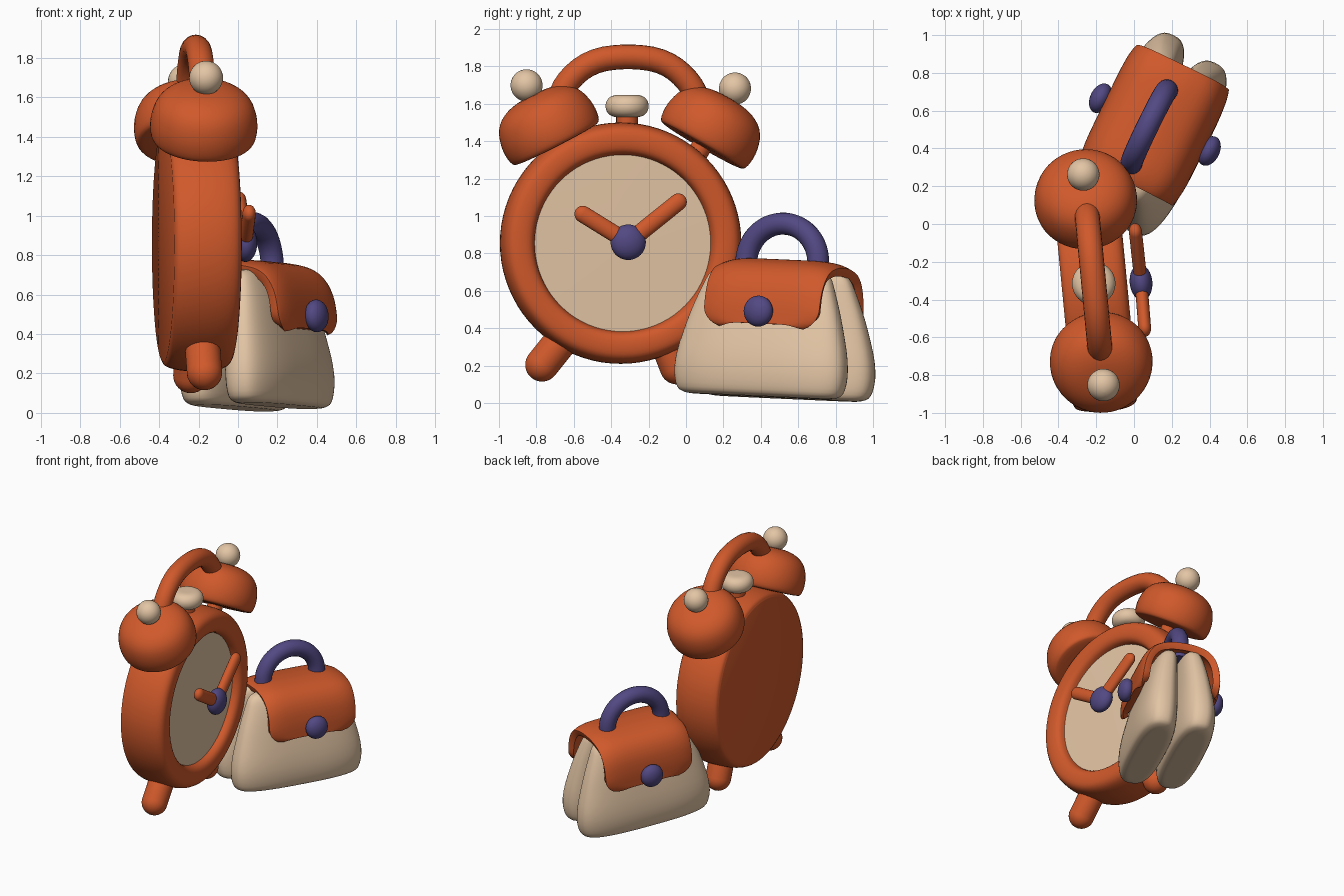
import bpy, bmesh, math
from mathutils import Vector, Matrix, Euler

if "Cube" in bpy.data.objects:
    bpy.data.objects.remove(bpy.data.objects["Cube"])


def material(name, rgb):
    m = bpy.data.materials.new(name)
    m.diffuse_color = (*rgb, 1)
    m.use_nodes = True
    m.node_tree.nodes["Principled BSDF"].inputs["Base Color"].default_value = m.diffuse_color
    return m


ORANGE = material("burnt_orange", (0.63, 0.10, 0.024))
CREAM = material("cream", (0.77, 0.56, 0.375))
PURPLE = material("purple", (0.085, 0.065, 0.225))


def finish(name, bm, mat, matrix=None):
    bmesh.ops.remove_doubles(bm, verts=bm.verts, dist=1e-5)
    bmesh.ops.recalc_face_normals(bm, faces=bm.faces)
    me = bpy.data.meshes.new(name)
    bm.to_mesh(me)
    bm.free()
    me.materials.append(mat)
    ob = bpy.data.objects.new(name, me)
    bpy.context.collection.objects.link(ob)
    if matrix:
        ob.matrix_world = matrix
    return ob


def soften(pts, times=2):
    # corner cutting that keeps the end points
    for _ in range(times):
        out = [pts[0]]
        for a, b in zip(pts, pts[1:]):
            out += [tuple(p * .75 + q * .25 for p, q in zip(a, b)),
                    tuple(p * .25 + q * .75 for p, q in zip(a, b))]
        pts = out + [pts[-1]]
    return pts


def skin(rings):
    bm = bmesh.new()
    loops = [[bm.verts.new(p) for p in r] for r in rings]
    n = len(loops[0])
    for a, b in zip(loops, loops[1:]):
        for i in range(n):
            j = (i + 1) % n
            bm.faces.new((a[i], a[j], b[j], b[i]))
    bm.faces.new(loops[0])
    bm.faces.new(loops[-1])
    return bm


def lathe(name, profile, origin, axis, mat, flat=None, matrix=None, segs=48):
    """Turn (radius, height) points about an axis; flat = (direction, factor)."""
    origin = Vector(origin)
    q = Vector(axis).to_track_quat('Z', 'Y')
    rings = []
    for r, h in profile:
        r = max(r, 0.002)
        ring = []
        for i in range(segs):
            a = math.tau * i / segs
            v = q @ Vector((r * math.cos(a), r * math.sin(a), h))
            if flat:
                v -= flat[0] * ((1 - flat[1]) * v.dot(flat[0]))
            ring.append(origin + v)
        rings.append(ring)
    return finish(name, skin(rings), mat, matrix)


def ball(name, c, axis, r, depth, mat, matrix=None):
    prof = [(r * math.sin(math.pi * i / 16), -depth * math.cos(math.pi * i / 16)) for i in range(17)]
    return lathe(name, prof, c, axis, mat, matrix=matrix, segs=32)


def capsule(name, a, b, r, mat, flat=None):
    d = b - a
    arc = [(r * math.sin(math.pi * i / 16), r * math.cos(math.pi * i / 16)) for i in range(9)]
    prof = [(x, -y) for x, y in arc] + [(x, d.length + y) for x, y in reversed(arc)]
    return lathe(name, prof, a, d, mat, flat, segs=24)


def tube(name, pts, r, mat, matrix=None):
    pts = [Vector(p) for p in soften(pts)]
    side = (pts[-1] - pts[0]).cross(pts[len(pts) // 2] - pts[0]).normalized()
    rings = []
    for i, p in enumerate(pts):
        t = (pts[min(i + 1, len(pts) - 1)] - pts[max(i - 1, 0)]).normalized()
        u = side.cross(t)
        rings.append([p + r * (math.cos(k * math.tau / 20) * u + math.sin(k * math.tau / 20) * side)
                      for k in range(20)])
    return finish(name, skin(rings), mat, matrix)


# ---------- alarm clock, facing +x with a slight turn ----------
N = Vector((0.995, 0.096, 0))


def P(y, z, d=0):
    return Vector((-0.21 - 0.096 * (y + 0.35), y, z)) + N * d


centre = P(-0.35, 0.855)
case = [(0, -.17), (.595, -.17)] + soften([(.595, -.17), (.625, -.155), (.645, -.06), (.645, .08), (.62, .165),
                                           (.55, .18), (.485, .165), (.468, .10)]) + [(0, .10)]
lathe("clock_case", case, centre, N, ORANGE, segs=80)
lathe("clock_dial", [(0, .09), (.476, .09), (.476, .118), (0, .125)], centre, N, CREAM, segs=80)

# hands and hub
hub = P(-0.333, 0.86, 0.25)
for name, y, z, r in (("short_hand", -.575, 1.01, .045), ("long_hand", -.065, 1.075, .046)):
    capsule(name, hub, P(y, z, 0.245), r, ORANGE, (N, 0.75))
ball("hand_hub", hub, N, 0.095, 0.06, PURPLE)

# bells with knobs and posts
bell = soften([(0, 0), (.23, 0), (.267, .015), (.275, .12), (.237, .23), (.14, .29), (0, .30)])
for side, y, z, ang in (("left", -.69, 1.38, -27), ("right", .083, 1.372, 30)):
    a = math.radians(ang)
    axis = Vector((-0.096 * math.sin(a), math.sin(a), math.cos(a))).normalized()
    c = P(y, z)
    lathe(side + "_bell", bell, c, axis, ORANGE)
    ball(side + "_bell_knob", c + axis * 0.358, axis, 0.086, 0.086, CREAM)
    capsule(side + "_bell_post", c - axis * 0.12, c + axis * 0.05, 0.055, ORANGE)

# carrying handle and top button
tube("clock_handle", [P(y, z) for y, z in ((-.69, 1.57), (-.65, 1.71), (-.51, 1.83), (-.31, 1.858),
                                          (-.11, 1.83), (.03, 1.71), (.08, 1.57))], 0.066, ORANGE)
up = Vector((0, 0, 1))
lathe("button_stem", [(0, 0), (.058, 0), (.058, .12), (0, .12)], P(-.315, 1.44), up, ORANGE)
lathe("button_cap", soften([(0, -.06), (.08, -.06), (.115, -.025), (.115, .025), (.08, .06), (0, .06)]),
      P(-.315, 1.588), up, CREAM)

# feet
capsule("left_foot", P(-.63, .38), P(-.77, .205), 0.09, ORANGE)
capsule("right_foot", P(-.12, .37), P(-.05, .19), 0.09, ORANGE)

# ---------- handbag, local x along its length ----------
BAG = Matrix.Translation((0.105, 0.47, 0.03)) @ Matrix.Rotation(math.radians(64), 4, 'Z') @ \
    Euler((math.radians(-2.5), math.radians(2.3), 0)).to_matrix().to_4x4()

# two pillowy pouches, rings of (z, half length, half depth, offset)
levels = soften([(0, .36, .05, .13), (0, .45, .10, .13), (.03, .51, .135, .132), (.18, .525, .148, .134),
                 (.42, .46, .120, .115), (.58, .40, .10, .095), (.67, .36, .075, .08), (.69, .26, .03, .075)])
for side, s, shift, size in (("front", -1, -.02, .965), ("back", 1, .005, .985)):
    rings = []
    for z, hx, hy, cy in levels:
        ring = []
        for i in range(56):
            a = math.tau * i / 56
            ca, sa = math.cos(a), math.sin(a)
            ring.append((shift + size * hx * math.copysign(abs(ca) ** .72, ca),
                         s * cy + hy * math.copysign(abs(sa) ** .72, sa), z))
        rings.append(ring)
    finish(side + "_pouch", skin(rings), CREAM, BAG)

# flap draped over both pouches, lower corners rounded, ends drooping
half = [(.268, .385), (.268, .50), (.245, .61), (.185, .685), (.08, .712), (0, .715)]
prof = soften(half + [(-y, z) for y, z in reversed(half[:-1])])
bm = bmesh.new()
cols = 32
rows = []
for y, z in prof:
    k = min(1, max(0, (z - .385) / .11))
    w = .335 - .09 * (1 - math.sqrt(1 - (1 - k) ** 2))
    row = []
    for i in range(cols + 1):
        t = 2 * i / cols - 1
        e = abs(t) ** 6
        row.append(bm.verts.new((.03 + w * t, y * (1 - .07 * e), z - .03 * e * k)))
    rows.append(row)
for a, b in zip(rows, rows[1:]):
    for i in range(cols):
        bm.faces.new((a[i], a[i + 1], b[i + 1], b[i]))
flap = finish("bag_flap", bm, ORANGE, BAG)
sol = flap.modifiers.new("thickness", 'SOLIDIFY')
sol.thickness, sol.offset = 0.05, 0
bev = flap.modifiers.new("soft_edge", 'BEVEL')
bev.width, bev.segments, bev.angle_limit = 0.02, 3, math.radians(50)

# clasps and handle
for side, s in (("front", -1), ("back", 1)):
    ball(side + "_clasp", (.035, s * .32, .45), (0, 1, 0), .083, .055, PURPLE, BAG)
arch = [(-.215 * math.cos(math.pi * i / 12), .01, .725 + .208 * math.sin(math.pi * i / 12)) for i in range(13)]
tube("bag_handle", [(-.215, .01, .66)] + arch + [(.215, .01, .66)], 0.059, PURPLE, BAG)

# smooth shading, sharp creases kept
for ob in bpy.context.collection.objects:
    ob.select_set(True)
    bpy.context.view_layer.objects.active = ob
bpy.ops.object.shade_smooth_by_angle(angle=math.radians(40))
